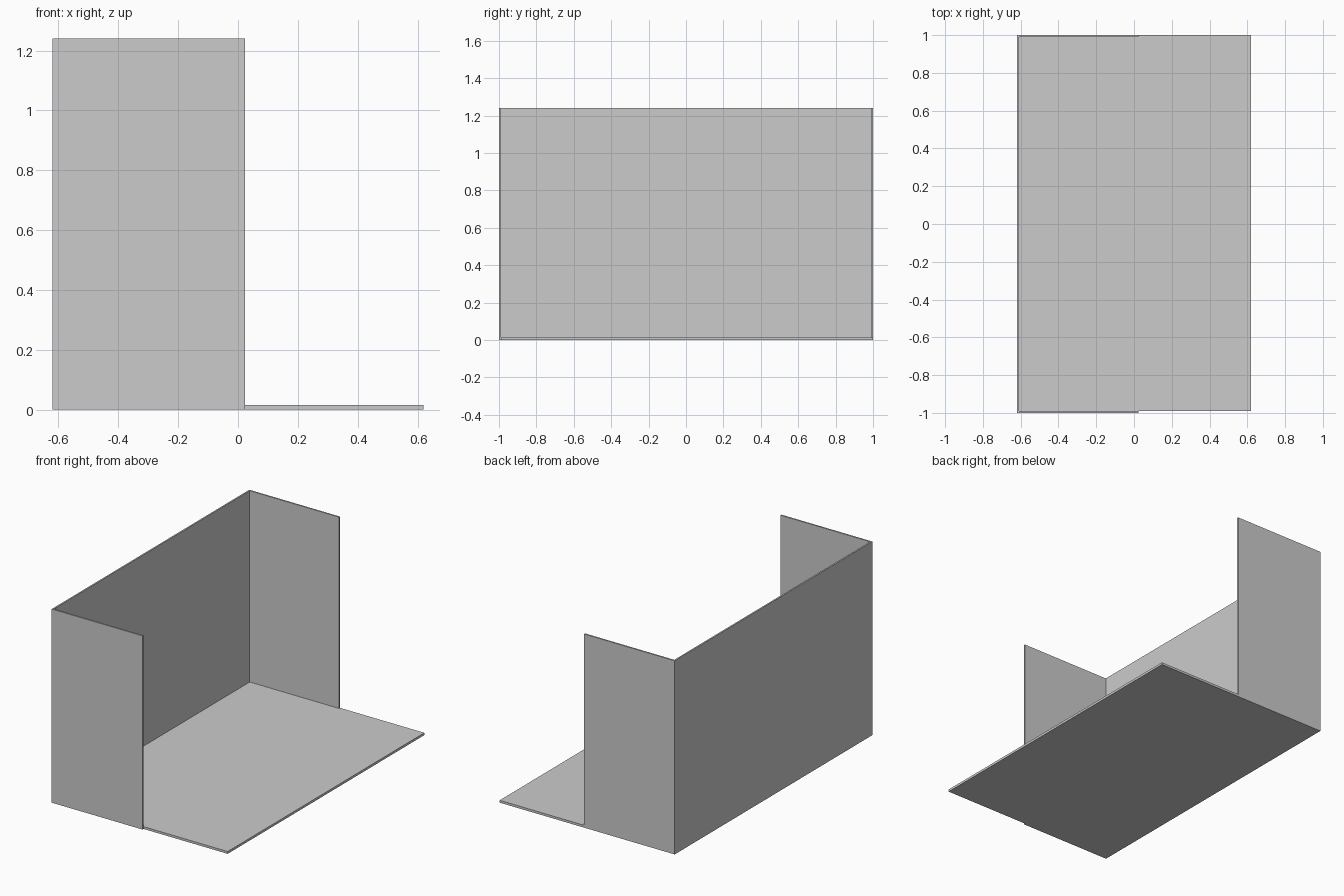
import bpy

cube = bpy.data.objects.get("Cube")
if cube:
    bpy.data.objects.remove(cube, do_unlink=True)

# Single light grey finish
grey = bpy.data.materials.new("light_grey")
grey.use_nodes = True
colour = (0.6, 0.6, 0.6, 1)
grey.diffuse_color = colour
grey.node_tree.nodes["Principled BSDF"].inputs["Base Color"].default_value = colour


def panel(name, low, high):
    """Thin box between two opposite corners."""
    bpy.ops.mesh.primitive_cube_add(
        size=1, location=[(a + b) / 2 for a, b in zip(low, high)])
    obj = bpy.context.object
    obj.name = name
    obj.scale = [b - a for a, b in zip(low, high)]
    bpy.ops.object.transform_apply(location=False, rotation=False, scale=True)
    obj.data.materials.append(grey)
    return obj


LEFT, RIGHT, TOP = -0.62, 0.62, 1.24
WING = 0.023      # free edge of the end walls
FLOOR = 0.015     # floor thickness
WALL = 0.01       # wall thickness
INNER = LEFT + WALL

# Floor carries the back wall; the front wall laps over its edge
panel("floor", (INNER, -1 + WALL, 0), (RIGHT, 1, FLOOR))
panel("long_wall", (LEFT, -1 + WALL, 0), (INNER, 1, TOP))
panel("front_wall", (LEFT, -1, 0), (WING, -1 + WALL, TOP))
panel("back_wall", (INNER, 1 - WALL, FLOOR), (WING, 1, TOP))
